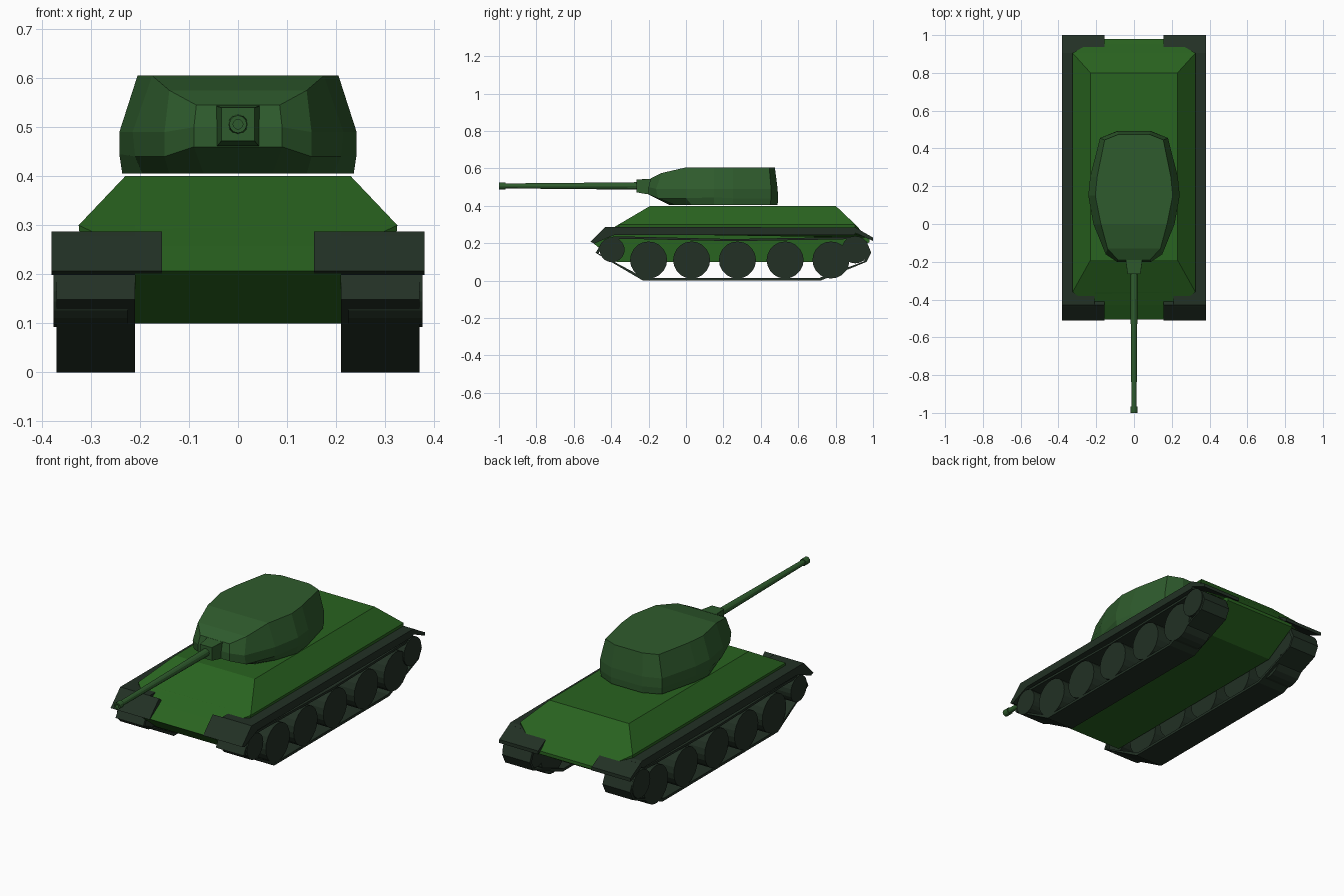
import bpy, bmesh, math
from mathutils import Matrix, Vector

if "Cube" in bpy.data.objects:
    bpy.data.objects.remove(bpy.data.objects["Cube"])


def material(name, rgb):
    m = bpy.data.materials.new(name)
    m.diffuse_color = (*rgb, 1)
    m.use_nodes = True
    m.node_tree.nodes["Principled BSDF"].inputs["Base Color"].default_value = m.diffuse_color
    return m


HULL = material("hull_green", (0.022, 0.125, 0.014))
TURRET = material("turret_green", (0.028, 0.105, 0.026))
DARK = material("dark_green", (0.016, 0.03, 0.018))


def finish(name, bm, mat, mirror=False):
    bmesh.ops.recalc_face_normals(bm, faces=bm.faces)
    me = bpy.data.meshes.new(name)
    bm.to_mesh(me)
    bm.free()
    me.materials.append(mat)
    ob = bpy.data.objects.new(name, me)
    bpy.context.collection.objects.link(ob)
    if mirror:
        ob.modifiers.new("mirror", 'MIRROR')
    return ob


def prism(name, profile, x0, x1, mat, mirror=False):
    """Side profile (y, z) extruded from x0 to x1."""
    bm = bmesh.new()
    f = bm.faces.new([bm.verts.new((x0, y, z)) for y, z in profile])
    ext = bmesh.ops.extrude_face_region(bm, geom=[f])
    moved = [v for v in ext["geom"] if isinstance(v, bmesh.types.BMVert)]
    bmesh.ops.translate(bm, vec=(x1 - x0, 0, 0), verts=moved)
    return finish(name, bm, mat, mirror)


def bridge(bm, a, b):
    for i in range(len(a)):
        j = (i + 1) % len(a)
        bm.faces.new((a[i], a[j], b[j], b[i]))


def convex(name, half, mat):
    """Convex solid from points mirrored across x = 0."""
    bm = bmesh.new()
    for x, y, z in half:
        bm.verts.new((x, y, z))
        bm.verts.new((-x, y, z))
    bmesh.ops.convex_hull(bm, input=bm.verts)
    bmesh.ops.dissolve_limit(bm, angle_limit=0.01, verts=bm.verts, edges=bm.edges)
    return finish(name, bm, mat)


# Hull: lower tub and sloped upper body
prism("lower_hull", [(-0.36, 0.30), (-0.505, 0.207), (-0.37, 0.10), (0.80, 0.10),
                     (0.98, 0.205), (0.98, 0.222), (0.90, 0.30)], -0.21, 0.21, HULL)
convex("upper_hull", [(0.23, -0.19, 0.40), (0.23, 0.80, 0.40), (0.325, -0.36, 0.30),
                      (0.325, 0.905, 0.30), (0.235, -0.43, 0.258), (0.32, -0.355, 0.25),
                      (0.32, 0.90, 0.25), (0.21, 0.97, 0.23)], HULL)

# Fenders with wider flaps at both ends
prism("fender", [(-0.44, 0.278), (-0.43, 0.287), (0.905, 0.284), (0.92, 0.276),
                 (0.90, 0.245), (-0.38, 0.245)], 0.21, 0.38, DARK, True)
prism("front_flap", [(-0.51, 0.207), (-0.43, 0.287), (-0.38, 0.245), (-0.49, 0.198)],
      0.155, 0.38, DARK, True)
prism("rear_flap", [(0.905, 0.284), (1.0, 0.230), (1.0, 0.212), (0.89, 0.262)],
      0.155, 0.38, DARK, True)

# Track belts: hollow loops
outer = [(-0.483, 0.148), (-0.23, 0), (0.72, 0), (0.965, 0.10), (0.99, 0.15),
         (0.965, 0.21), (0.91, 0.235), (0.80, 0.232), (0.25, 0.222), (-0.30, 0.235),
         (-0.39, 0.235), (-0.45, 0.205)]
inner = [(0.25 + (y - 0.25) * 0.98, 0.12 + (z - 0.12) * 0.89) for y, z in outer]
bm = bmesh.new()
loops = [[bm.verts.new((x, y, z)) for y, z in pts]
         for x, pts in ((0.21, outer), (0.37, outer), (0.37, inner), (0.21, inner))]
for i in range(4):
    bridge(bm, loops[i], loops[(i + 1) % 4])
finish("track", bm, DARK, True)

# Road wheels, front idler and rear sprocket
wheels = [("road_wheel", y, 0.11, 0.099, 0.37) for y in (-0.20, 0.03, 0.275, 0.53, 0.775)]
wheels += [("idler_wheel", -0.395, 0.165, 0.067, 0.376),
           ("drive_sprocket", 0.905, 0.165, 0.073, 0.376)]
for name, y, z, r, x1 in wheels:
    bm = bmesh.new()
    m = Matrix.Translation(((0.225 + x1) / 2, y, z)) @ Matrix.Rotation(math.pi / 2, 4, 'Y')
    bmesh.ops.create_cone(bm, cap_ends=True, segments=20, radius1=r, radius2=r,
                          depth=x1 - 0.225, matrix=m)
    finish(name, bm, DARK, True)

# Turret: faceted rings from roof to base, right half listed front to back
rings = [
    [(0.085, -0.19, 0.545), (0.14, -0.13, 0.575), (0.175, 0, 0.605), (0.205, 0.15, 0.605),
     (0.195, 0.25, 0.605), (0.155, 0.445, 0.605), (0.08, 0.475, 0.605)],
    [(0.09, -0.20, 0.50), (0.15, -0.16, 0.49), (0.215, 0, 0.49), (0.242, 0.15, 0.49),
     (0.232, 0.25, 0.49), (0.18, 0.455, 0.49), (0.09, 0.49, 0.49)],
    [(0.09, -0.20, 0.46), (0.15, -0.15, 0.44), (0.21, 0, 0.44), (0.242, 0.15, 0.445),
     (0.23, 0.25, 0.44), (0.18, 0.455, 0.44), (0.09, 0.492, 0.44)],
    [(0.07, -0.09, 0.405), (0.14, -0.06, 0.405), (0.195, 0.03, 0.405), (0.236, 0.15, 0.405),
     (0.225, 0.25, 0.405), (0.175, 0.45, 0.405), (0.088, 0.49, 0.405)],
]
bm = bmesh.new()
loops = []
for half in rings:
    full = half + [(-x, y, z) for x, y, z in reversed(half)]
    loops.append([bm.verts.new(p) for p in full])
for a, b in zip(loops, loops[1:]):
    bridge(bm, a, b)
for cap in (loops[0], loops[-1]):
    for i in range(6):
        bm.faces.new((cap[i], cap[i + 1], cap[12 - i], cap[13 - i]))
finish("turret", bm, TURRET)

# Gun mantlet: tapered block
convex("gun_mantlet", [(0.045, -0.18, 0.46), (0.045, -0.18, 0.545), (0.042, -0.21, 0.462),
                       (0.042, -0.21, 0.542), (0.034, -0.265, 0.472),
                       (0.034, -0.265, 0.54)], TURRET)

# Gun barrel: stepped lathe along y (y, radius)
stations = [(-0.25, 0.020), (-0.60, 0.0165), (-0.965, 0.0135), (-0.965, 0.018), (-1.0, 0.018),
            (-1.0, 0.010), (-0.97, 0.010)]
bm = bmesh.new()
loops = [[bm.verts.new((r * math.cos(t * math.pi / 6), y, 0.506 + r * math.sin(t * math.pi / 6)))
          for t in range(12)] for y, r in stations]
for a, b in zip(loops, loops[1:]):
    bridge(bm, a, b)
bm.faces.new(loops[0])
bm.faces.new(loops[-1])
finish("gun_barrel", bm, TURRET)
